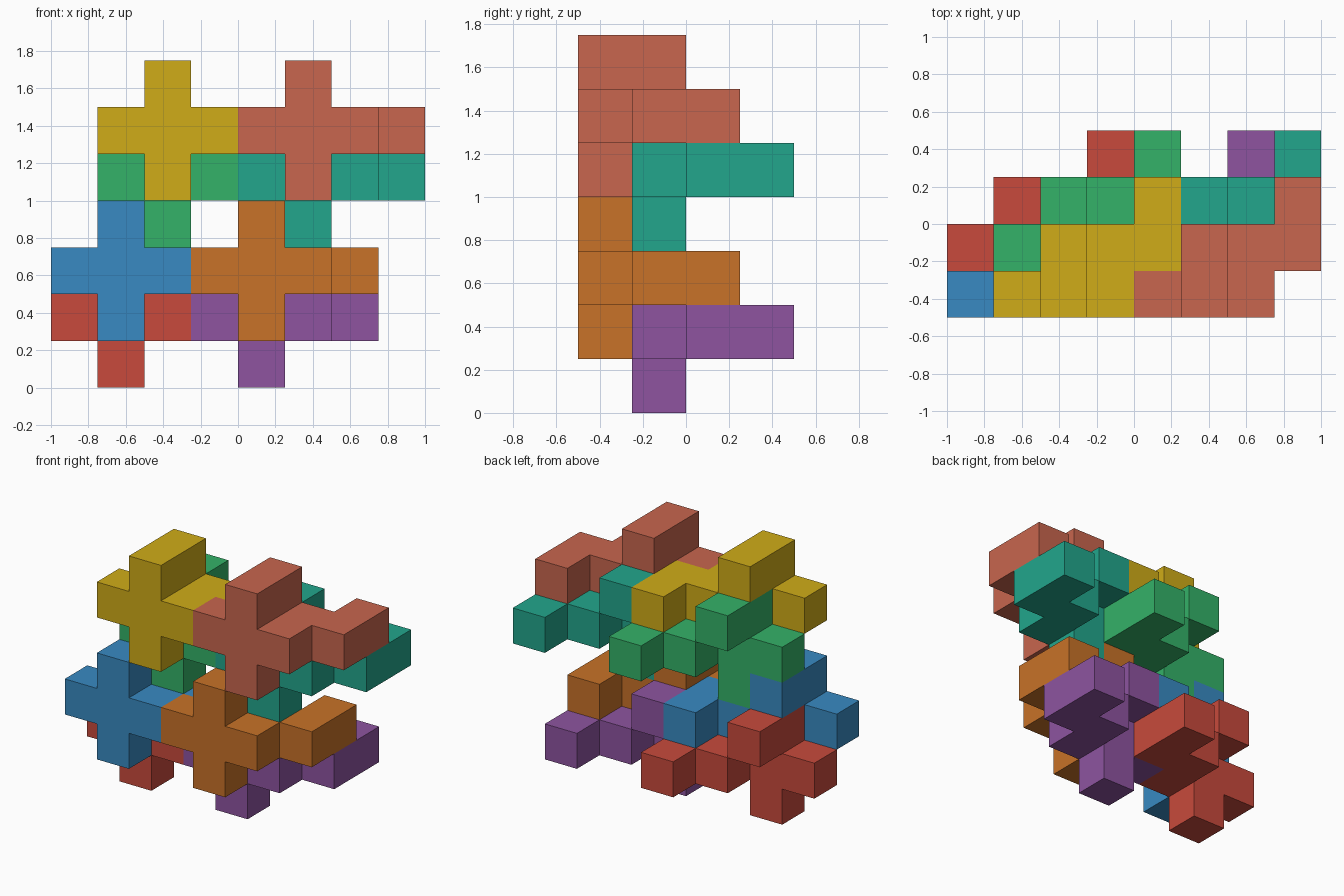
import bpy, bmesh
from mathutils import Vector

if "Cube" in bpy.data.objects:
    bpy.data.objects.remove(bpy.data.objects["Cube"])

S = 0.25  # cube size

# One interlocking piece: upright cross, a stub behind the top arm, a hooked arm behind the right arm
PIECE = {(0, 0, 0), (-1, 0, 0), (1, 0, 0), (0, 0, 1), (0, 0, -1),
         (0, 1, 1),
         (1, 1, 0), (2, 1, 0), (2, 2, 0)}


def material(name, rgb):
    mat = bpy.data.materials.new(name)
    lin = [((c / 255 + 0.055) / 1.055) ** 2.4 for c in rgb]
    mat.diffuse_color = (*lin, 1)
    mat.use_nodes = True
    mat.node_tree.nodes["Principled BSDF"].inputs["Base Color"].default_value = mat.diffuse_color
    return mat


def piece_mesh():
    """Outer skin of the cube cluster, with coplanar faces joined."""
    bm = bmesh.new()
    for cell in PIECE:
        for axis in range(3):
            for sign in (-1, 1):
                step = [0, 0, 0]
                step[axis] = sign
                if tuple(a + b for a, b in zip(cell, step)) in PIECE:
                    continue
                corners = []
                for u, v in ((-1, -1), (1, -1), (1, 1), (-1, 1)):
                    p = Vector((0, 0, 0))
                    p[axis] = sign
                    p[(axis + 1) % 3] = u
                    p[(axis + 2) % 3] = v
                    corners.append(bm.verts.new((Vector(cell) + p / 2) * S))
                bm.faces.new(corners if sign > 0 else corners[::-1])
    bmesh.ops.remove_doubles(bm, verts=bm.verts[:], dist=1e-4)
    bmesh.ops.dissolve_limit(bm, angle_limit=0.01, verts=bm.verts[:], edges=bm.edges[:])
    mesh = bpy.data.meshes.new("interlocking_piece")
    bm.to_mesh(mesh)
    bm.free()
    return mesh


COLOURS = {
    (0, 0, 0): ("blue", (56, 138, 194)),
    (0, 0, 1): ("red", (200, 74, 60)),
    (0, 1, 0): ("orange", (200, 114, 40)),
    (0, 1, 1): ("purple", (142, 84, 160)),
    (1, 0, 0): ("yellow", (208, 172, 24)),
    (1, 0, 1): ("green", (52, 178, 104)),
    (1, 1, 0): ("salmon", (200, 102, 78)),
    (1, 1, 1): ("teal", (34, 166, 140)),
}

# 2 x 2 x 2 lattice: tier upward, column to the right, layer back and down
base = piece_mesh()
origin = Vector((-0.625, -0.375, 0.625))
for (tier, col, layer), (colour, rgb) in COLOURS.items():
    mesh = base.copy()
    mesh.materials.append(material(colour, rgb))
    obj = bpy.data.objects.new(colour + "_piece", mesh)
    obj.location = origin + S * (tier * Vector((1, 0, 3)) + col * Vector((3, 0, 0))
                                 + layer * Vector((0, 1, -1)))
    bpy.context.collection.objects.link(obj)
bpy.data.meshes.remove(base)
